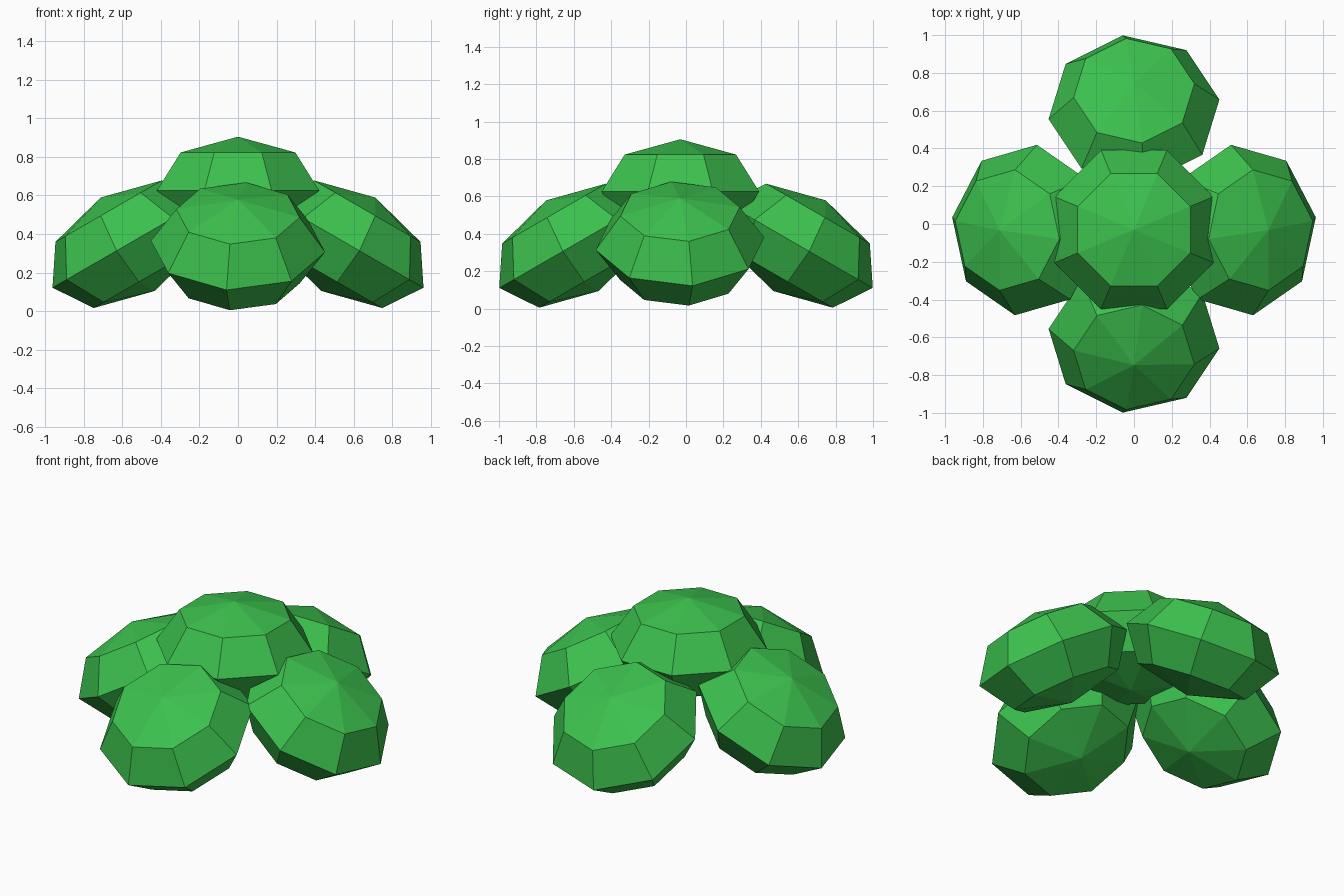
import bpy, bmesh
from math import radians, pi
from mathutils import Matrix, Vector

if "Cube" in bpy.data.objects:
    bpy.data.objects.remove(bpy.data.objects["Cube"])

RADIUS, HALF_HEIGHT = 0.456, 0.28

green = bpy.data.materials.new("leaf_green")
green.diffuse_color = (0.045, 0.53, 0.075, 1)
green.use_nodes = True
green.node_tree.nodes["Principled BSDF"].inputs["Base Color"].default_value = green.diffuse_color


def clump(name, centre, spin, tilt=0.0, heading=0.0, mirror=None):
    """Flattened 8-sided ball: spun on its axis, tilted outward, turned to its heading."""
    bm = bmesh.new()
    bmesh.ops.create_uvsphere(bm, u_segments=8, v_segments=4, radius=1)
    m = (Matrix.Translation(Vector(centre))
         @ Matrix.Rotation(radians(heading), 4, 'Z')
         @ Matrix.Rotation(radians(tilt), 4, 'Y')
         @ Matrix.Rotation(radians(spin), 4, 'Z')
         @ Matrix.Diagonal((RADIUS, RADIUS, HALF_HEIGHT, 1)))
    if mirror:
        m = Matrix.Scale(-1, 4, Vector(mirror)) @ m
    bmesh.ops.transform(bm, matrix=m, verts=bm.verts)
    bmesh.ops.recalc_face_normals(bm, faces=bm.faces)
    me = bpy.data.meshes.new(name)
    bm.to_mesh(me)
    bm.free()
    me.materials.append(green)
    ob = bpy.data.objects.new(name, me)
    bpy.context.collection.objects.link(ob)
    return ob


# Upright clump on top
clump("top_leaf_clump", (0, -0.03, 0.625), 22.5)

# Side clumps, mirrored left to right
side = dict(centre=(0.572, -0.032, 0.347), spin=8.5, tilt=30)
clump("right_leaf_clump", **side)
clump("left_leaf_clump", **side, mirror=(1, 0, 0))

# Front and back clumps, mirrored front to back
front = dict(centre=(0, -0.607, 0.336), spin=-7.5, tilt=30, heading=-90)
clump("front_leaf_clump", **front)
clump("back_leaf_clump", **front, mirror=(0, 1, 0))
